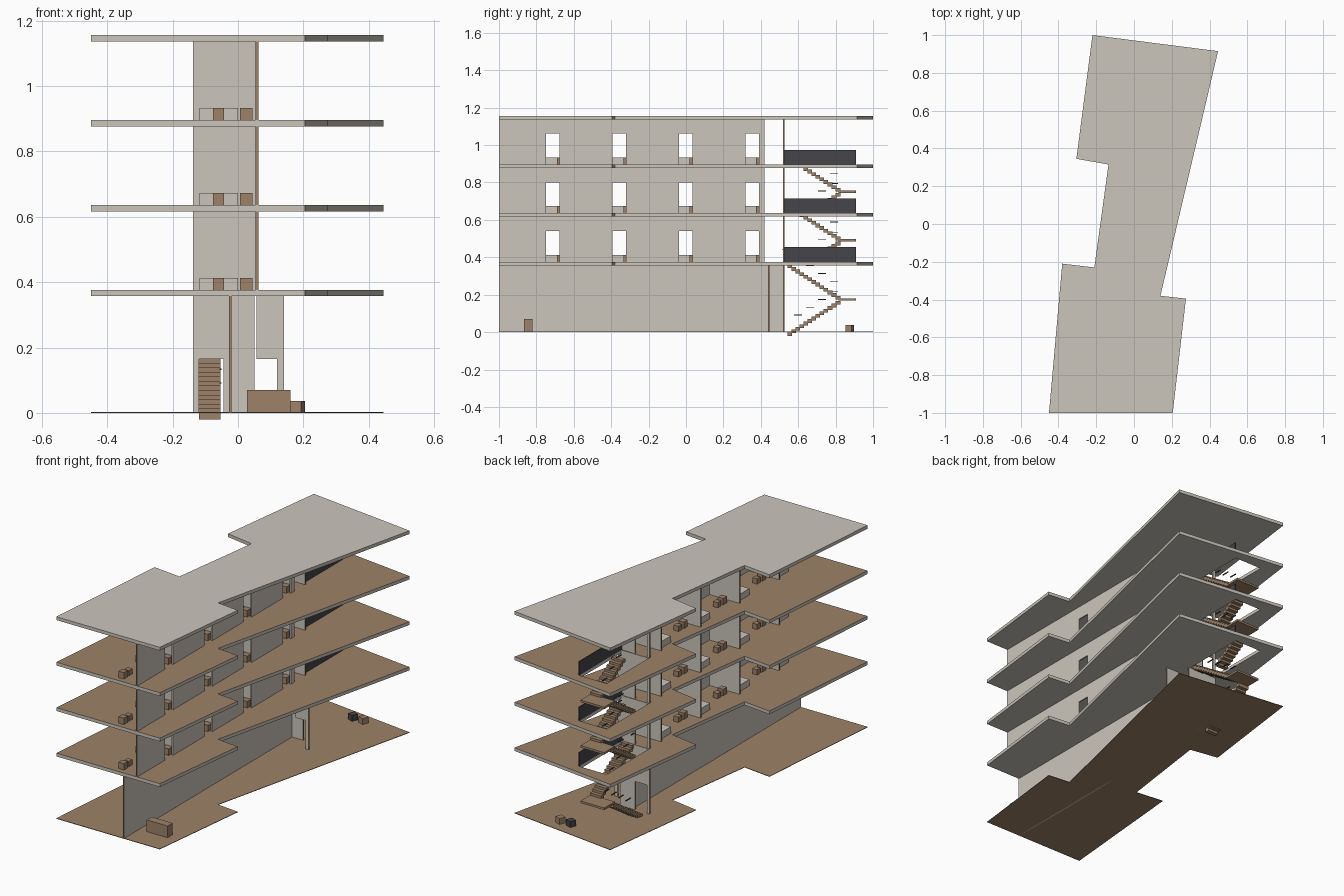
import bpy, bmesh
from mathutils import Matrix

old = bpy.data.objects.get("Cube")
if old:
    bpy.data.objects.remove(old, do_unlink=True)


def make_material(name, rgb):
    m = bpy.data.materials.new(name)
    m.use_nodes = True
    m.diffuse_color = (*rgb, 1)
    m.node_tree.nodes["Principled BSDF"].inputs["Base Color"].default_value = (*rgb, 1)
    return m


PLASTER = make_material("warm plaster", (0.60, 0.56, 0.50))
WOOD = make_material("brown wood", (0.34, 0.225, 0.14))
DARK = make_material("charcoal", (0.06, 0.06, 0.07))


def finish(name, bm, mats):
    mesh = bpy.data.meshes.new(name)
    bm.to_mesh(mesh)
    bm.free()
    for m in mats:
        mesh.materials.append(m)
    ob = bpy.data.objects.new(name, mesh)
    bpy.context.scene.collection.objects.link(ob)
    return ob


def add_box(bm, x, y, z):
    """Add a box from (low, high) ranges."""
    size = [hi - lo for lo, hi in (x, y, z)]
    mid = [(hi + lo) / 2 for lo, hi in (x, y, z)]
    mat = Matrix.Translation(mid) @ Matrix.Diagonal((*size, 1))
    bmesh.ops.create_cube(bm, size=1, matrix=mat)


def box(name, mat, x, y, z):
    bm = bmesh.new()
    add_box(bm, x, y, z)
    return finish(name, bm, [mat])


def wall(name, axis, pos, start, end, z0, z1, doors=(), door_h=0.165):
    """Thin wall along an axis with door openings and wooden outer ends."""
    bm = bmesh.new()
    across = (pos - 0.004, pos + 0.004)

    def piece(a, b, low):
        spans = ((a, b), across) if axis == 0 else (across, (a, b))
        add_box(bm, *spans, (low, z1))

    at = start
    for a, b in doors:
        if a > at:
            piece(at, a, z0)
        piece(a, b, z0 + door_h)
        at = b
    piece(at, end, z0)
    for f in bm.faces:
        c = f.calc_center_median()[axis]
        if min(abs(c - start), abs(c - end)) < 0.0005:
            f.material_index = 1
    return finish(name, bm, [PLASTER, WOOD])


# Building outline and stairwell opening
OUTLINE = [(-0.22, 1), (0.445, 0.915), (0.14, -0.38), (0.275, -0.395), (0.205, -1),
           (-0.45, -1), (-0.38, -0.21), (-0.21, -0.23), (-0.135, 0.315), (-0.305, 0.345)]
STAIRWELL = [(-0.135, 0.53), (0.04, 0.53), (0.04, 0.91), (-0.135, 0.91)]


def slab(name, top, thick, mats, hole):
    bm = bmesh.new()
    for loop in [OUTLINE] + ([STAIRWELL] if hole else []):
        vs = [bm.verts.new((x, y, top)) for x, y in loop]
        for i, v in enumerate(vs):
            bm.edges.new((v, vs[i - 1]))
    bmesh.ops.triangle_fill(bm, edges=bm.edges[:], use_beauty=True, normal=(0, 0, 1))
    bm.normal_update()
    for f in bm.faces:
        if f.normal.z < 0:
            f.normal_flip()
    ob = finish(name, bm, mats)
    s = ob.modifiers.new("thickness", "SOLIDIFY")
    s.thickness, s.offset = thick, -1
    s.material_offset = s.material_offset_rim = 1


FLOORS = [0.376, 0.636, 0.896]
ROOF, SLAB = 1.156, 0.019

slab("ground_floor", 0.003, 0.003, [WOOD, WOOD], False)
for n, z in enumerate(FLOORS, 1):
    slab(f"floor_slab_{n}", z, SLAB, [WOOD, PLASTER], True)
slab("roof_slab", ROOF, SLAB, [PLASTER, PLASTER], False)

# Ground floor walls and furniture
STAIR_DOOR = [(-0.12, -0.045)]
under = FLOORS[0] - SLAB
wall("ground_long_wall", 1, -0.024, -1, 0.52, 0, under)
wall("ground_stair_wall", 0, 0.522, -0.137, 0.05, 0, under, STAIR_DOOR)
wall("ground_door_wall", 0, 0.442, 0.057, 0.14, 0, under, [(0.057, 0.12)])
box("reception_counter", WOOD, (0.028, 0.16), (-0.865, -0.82), (0, 0.07))
for name, mat, x in (("wooden_seat", WOOD, 0.182), ("dark_seat", DARK, 0.115)):
    seat = box(name, mat, (-0.018, 0.018), (-0.018, 0.018), (0, 0.037))
    seat.location = (x, 0.875, 0)
    seat.rotation_euler.z = -0.35

# Upper floors: corridor wall, room dividers and furniture
BAY = 0.355
bays = [-1 + BAY * i for i in range(4)]
for n, z in enumerate(FLOORS, 1):
    top = z + 0.26 - SLAB
    doors = [(y + 0.252, y + 0.324) for y in bays]
    wall(f"corridor_wall_{n}", 1, 0.058, -1, 0.42, z, top, doors)
    wall(f"stair_wall_{n}", 0, 0.522, -0.137, 0.062, z, top, STAIR_DOOR)
    box(f"stair_parapet_{n}", DARK, (0.038, 0.044), (0.52, 0.91), (z, z + 0.078))
    for i, y in enumerate(bays, 1):
        tag = f"{n}_{i}"
        h = (z, z + 0.037)
        wall(f"room_divider_{tag}", 0, y + BAY - 0.004, -0.137, 0.054, z, top)
        box(f"bed_{tag}", PLASTER, (-0.118, 0), (y + 0.24, y + 0.345), h)
        box(f"bedside_box_{tag}", WOOD, (0.006, 0.044), (y + 0.31, y + 0.345), h)
        box(f"desk_{tag}", WOOD, (-0.077, -0.043), (y + 0.03, y + 0.065), h)
        box(f"stool_{tag}", WOOD, (-0.075, -0.045), (y + 0.08, y + 0.11), (z, z + 0.03))

# Stairs: two flights with a landing, and stepped handrail bars
TREAD, TURN = 0.0215, 0.825
LEFT, RIGHT = (-0.12, -0.053), (-0.04, 0.03)


def flight(name, x, low, high, upward):
    steps = round((high - low) / 0.0138)
    rise = (high - low) / steps
    bm, rail = bmesh.new(), bmesh.new()
    for i in range(steps):
        k = steps - i if upward else i + 1
        y = TURN - k * TREAD if upward else TURN - (i + 1) * TREAD
        z = low + rise * (i + 1) if upward else high - rise * i
        if not upward:
            z -= rise
        else:
            y = TURN - (i + 1) * TREAD
        add_box(bm, x, (y - 0.004, y + TREAD), (z - rise - 0.006, z))
        if i % 3 == 1:
            edge = x[1] if not upward else x[0]
            add_box(rail, (edge - 0.003, edge + 0.003), (y - 0.012, y + 0.032),
                    (z + 0.062, z + 0.066))
    finish(name, bm, [WOOD])
    finish(name + "_handrail", rail, [DARK])


for n, (low, high) in enumerate(zip([0] + FLOORS, FLOORS), 1):
    mid = 0.18 if n == 1 else low + 0.121
    flight(f"lower_flight_{n}", LEFT, low, mid, False)
    flight(f"upper_flight_{n}", RIGHT, mid, high, True)
    box(f"stair_landing_{n}", WOOD, (LEFT[0], RIGHT[1]), (TURN - 0.01, 0.91), (mid - 0.012, mid))
